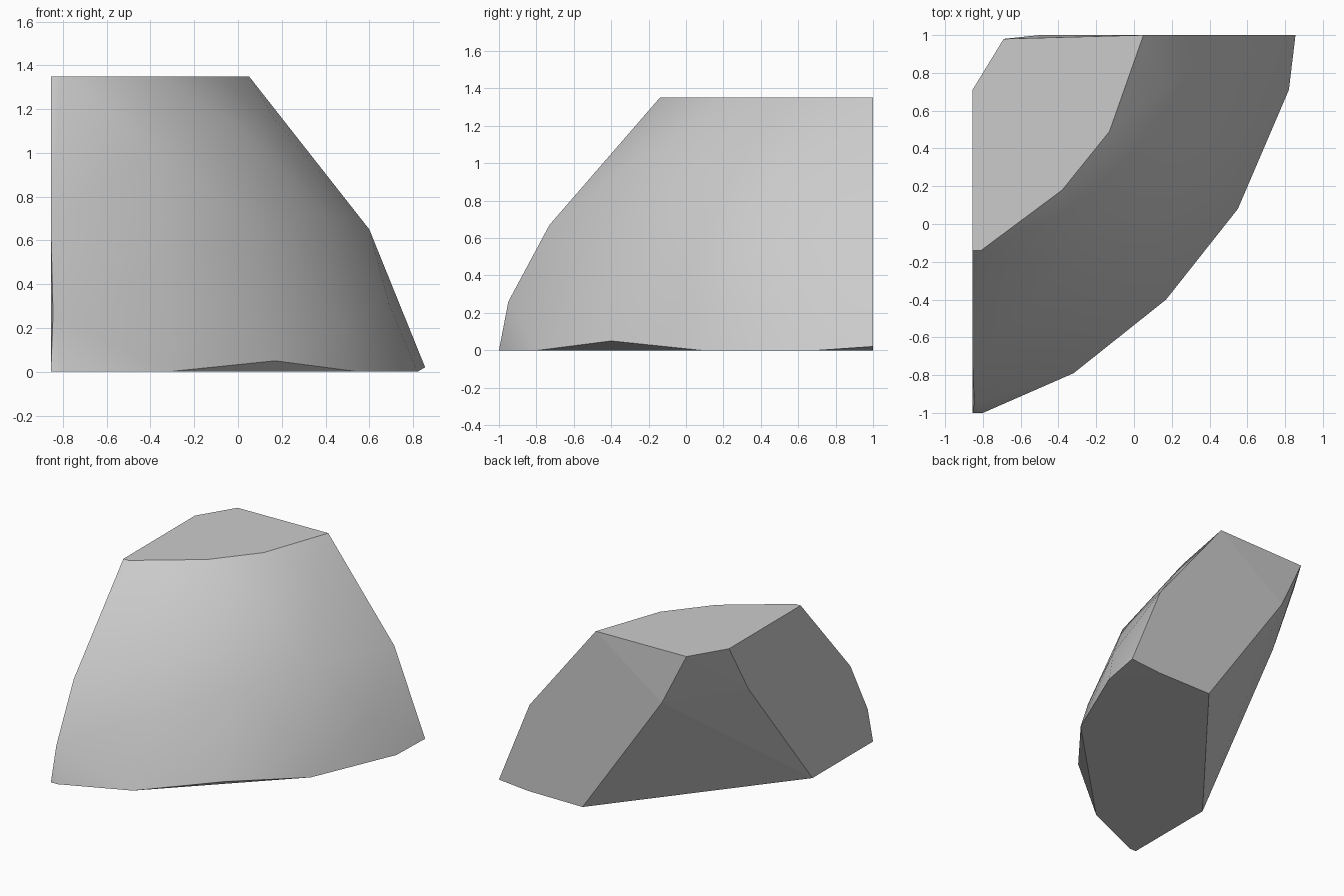
import bpy
import bmesh
import math
from mathutils import Vector

# Remove the default cube
default_cube = bpy.data.objects.get("Cube")
if default_cube:
    bpy.data.objects.remove(default_cube, do_unlink=True)

TOP = 1.35      # height of the flat upper cut
SIDE = -0.855   # plane of the right-hand cut
BACK = 1.0      # plane of the rear cut
BALL_CENTRE = Vector((-1.54, 1.34, -0.46))  # centre of the rounded shell


def on_level(outline, z):
    """Place a plan outline at one height."""
    return [Vector((x, y, z)) for x, y in outline]


def make_material(name, colour):
    material = bpy.data.materials.new(name)
    material.use_nodes = True
    material.diffuse_color = colour
    shader = next(n for n in material.node_tree.nodes
                  if n.type == 'BSDF_PRINCIPLED')
    shader.inputs["Base Color"].default_value = colour
    shader.inputs["Roughness"].default_value = 0.8
    return material


# Flat upper cut
upper_cut = on_level([
    (SIDE, 0.71), (-0.69, 0.98), (0.05, BACK), (-0.13, 0.49),
    (-0.38, 0.18), (-0.81, -0.14), (SIDE, -0.14),
], TOP)

# Flat lower cut
lower_cut = on_level([
    (SIDE, -0.28), (0.16, BACK), (0.61, BACK), (0.82, 0.71),
    (0.55, 0.08), (-0.32, -0.79), (-0.8, -1), (SIDE, -1),
], 0)

# Corners of the side and rear cuts, shared with the slanted cut between them
cut_corners = [Vector(p) for p in (
    (SIDE, 0.48, 0.96), (-0.5, BACK, 0.96),
    (0.6, BACK, 0.65), (0.855, BACK, 0.02),
    (SIDE, -0.73, 0.67),
)]

# Coarse facets of the rounded outer shell
shell_points = [Vector(p) for p in (
    (0.17, -0.4, 0.05), (-0.845, -0.95, 0.26), (-0.33, -0.59, 0.48),
    (0.1, -0.15, 0.64), (-0.39, -0.27, 1.03), (0.485, 0.08, 0.2),
    (0.39, 0.34, 0.72), (0.69, 0.6, 0.31), (-0.02, 0.21, 1.13),
    (0.17, 0.72, 1.15), (0.48, 0.87, 0.77),
)]

# Wrap all the cuts and the shell into one solid piece
bm = bmesh.new()
for point in upper_cut + lower_cut + cut_corners + shell_points:
    bm.verts.new(point)
bmesh.ops.convex_hull(bm, input=bm.verts[:])
loose = [v for v in bm.verts if not v.link_faces]
bmesh.ops.delete(bm, geom=loose, context='VERTS')
bmesh.ops.dissolve_limit(bm, angle_limit=math.radians(1.5),
                         verts=bm.verts[:], edges=bm.edges[:])
bmesh.ops.recalc_face_normals(bm, faces=bm.faces[:])

mesh = bpy.data.meshes.new("rock_chunk")
bm.to_mesh(mesh)
bm.free()
rock = bpy.data.objects.new("rock_chunk", mesh)
bpy.context.collection.objects.link(rock)
mesh.materials.append(make_material("light grey stone", (0.6, 0.6, 0.6, 1)))

# Smooth the rounded shell, keep the cut faces flat
bpy.ops.object.select_all(action='DESELECT')
rock.select_set(True)
bpy.context.view_layer.objects.active = rock
bpy.ops.object.shade_smooth_by_angle(angle=math.radians(35))
for face in mesh.polygons:
    outward = (face.center - BALL_CENTRE).normalized()
    face.use_smooth = face.normal.dot(outward) > 0.88
